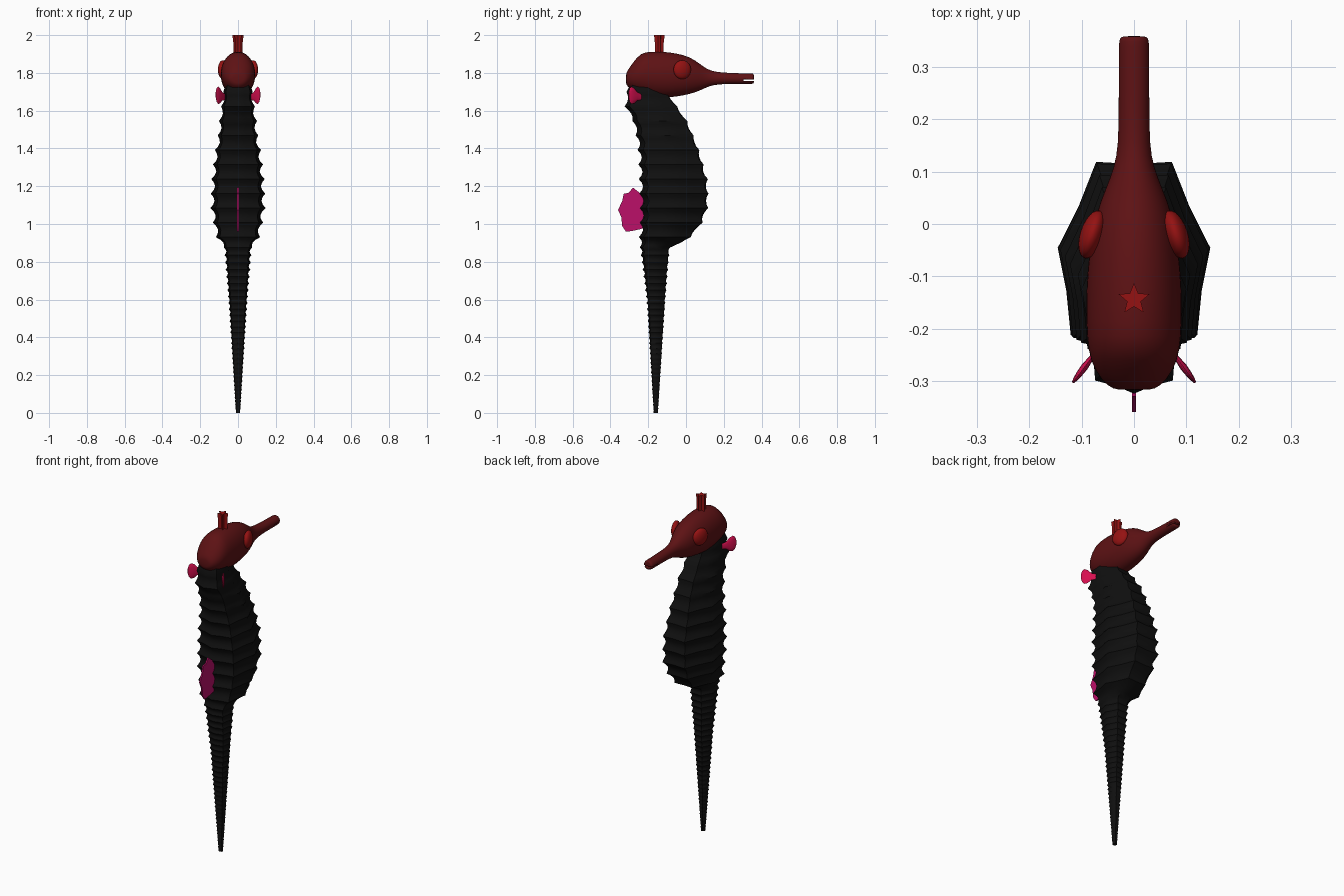
import bpy, bmesh, math
from mathutils import Matrix, Vector

cube = bpy.data.objects.get("Cube")
if cube:
    bpy.data.objects.remove(cube, do_unlink=True)


def material(name, rgb):
    m = bpy.data.materials.new(name)
    m.use_nodes = True
    m.diffuse_color = (*rgb, 1)
    m.node_tree.nodes["Principled BSDF"].inputs["Base Color"].default_value = (*rgb, 1)
    return m


BLACK = material("body black", (0.005, 0.005, 0.005))
MAROON = material("head maroon", (0.11, 0.006, 0.007))
RED = material("bright red", (0.30, 0.006, 0.006))
MAGENTA = material("back fin magenta", (0.50, 0.005, 0.14))
PINK = material("side fin pink", (0.68, 0.005, 0.08))


def finish(name, bm, mat, angle=35):
    bmesh.ops.recalc_face_normals(bm, faces=bm.faces[:])
    mesh = bpy.data.meshes.new(name)
    bm.to_mesh(mesh)
    bm.free()
    ob = bpy.data.objects.new(name, mesh)
    bpy.context.collection.objects.link(ob)
    mesh.materials.append(mat)
    for o in bpy.context.selected_objects:
        o.select_set(False)
    bpy.context.view_layer.objects.active = ob
    ob.select_set(True)
    bpy.ops.object.shade_smooth_by_angle(angle=math.radians(angle))
    return ob


def loft(rings):
    bm = bmesh.new()
    loops = [[bm.verts.new(p) for p in ring] for ring in rings]
    for a, b in zip(loops, loops[1:]):
        n = len(a)
        for i in range(n):
            bm.faces.new((a[i], a[(i + 1) % n], b[(i + 1) % n], b[i]))
    bm.faces.new(loops[0])
    bm.faces.new(loops[-1])
    return bm


def sample(table, z):
    for a, b in zip(table, table[1:]):
        if a[0] >= z >= b[0]:
            t = (a[0] - z) / (a[0] - b[0])
            return [p + (q - p) * t for p, q in zip(a[1:], b[1:])]
    return table[-1][1:] if z < table[-1][0] else table[0][1:]


# Trunk and tail: height, back y, front y, half width
TRUNK = [(1.74, -.30, -.14, .07), (1.70, -.315, -.10, .078), (1.62, -.325, -.045, .09),
         (1.55, -.285, .005, .10), (1.46, -.265, .045, .108), (1.38, -.255, .075, .125),
         (1.23, -.25, .118, .142), (1.09, -.245, .12, .147), (1.0, -.245, .085, .132),
         (.93, -.25, .025, .117), (.90, -.247, -.02, .09), (.875, -.245, -.085, .075),
         (.60, -.21, -.108, .052), (0, -.172, -.148, .012)]
# Seven ridges around the section: width and depth fractions
HALF = [(.83, .09), (1, .55), (.5, 1)]
RIDGES = [(0, 0)] + HALF + [(-x, y) for x, y in reversed(HALF)]


def trunk_ring(z, valley):
    back, front, w = sample(TRUNK, z)
    mid = Vector((0, (back + front) / 2, z))
    corners = [Vector((x * w, back + (front - back) * y, z)) for x, y in RIDGES]
    depth = min(.022, w * .16)
    ring = []
    for i, c in enumerate(corners):
        nxt = corners[(i + 1) % len(corners)]
        ring.append(c + (mid - c).normalized() * depth * valley)
        half = (c + nxt) / 2
        ring.append(half + (mid - half).normalized() * depth * (.2 + .4 * valley))
    return ring


levels = [1.70 - .077 * i for i in range(11)] + [.875]
step = .04
while levels[-1] - step > .02:
    levels.append(levels[-1] - step)
    step *= .975
levels.append(0)
rings = [trunk_ring(1.74, .5)]
for top, bottom in zip(levels, levels[1:]):
    for k in range(4):
        rings.append(trunk_ring(top + (bottom - top) * k / 4, math.sin(math.pi * k / 4)))
rings.append(trunk_ring(0, 0))
finish("ridged_body_and_tail", loft(rings), BLACK, 40)

# Head and snout: y, bottom z, top z, half width
HEAD = [(-.318, 1.745, 1.79, .03), (-.312, 1.73, 1.81, .05), (-.28, 1.705, 1.855, .076),
        (-.24, 1.69, 1.905, .088), (-.19, 1.675, 1.912, .091), (-.12, 1.668, 1.912, .091),
        (-.05, 1.675, 1.903, .085), (.02, 1.688, 1.885, .073), (.07, 1.705, 1.85, .053),
        (.11, 1.725, 1.82, .037), (.15, 1.738, 1.805, .030), (.22, 1.742, 1.80, .029),
        (.30, 1.742, 1.797, .029), (.345, 1.742, 1.797, .029), (.355, 1.743, 1.796, .027),
        (.36, 1.747, 1.792, .023)]
SIDES = 20
rings = []
for y, low, high, w in HEAD:
    rings.append([(w * 1.02 * math.cos(a), y, (low + high) / 2 + (high - low) / 2 * 1.02 * math.sin(a))
                  for a in (2 * math.pi * i / SIDES for i in range(SIDES))])
head = finish("head_and_snout", loft(rings), MAROON, 50)
head.modifiers.new("Smooth", "SUBSURF").levels = 1

# Mouth slit cut into the snout tip
bm = bmesh.new()
bmesh.ops.create_cube(bm, size=1, matrix=Matrix.Translation((0, .35, 1.762)) @ Matrix.Diagonal((.1, .09, .008, 1)))
slit = finish("mouth_cutter", bm, MAROON)
slit.hide_render = True
cut = head.modifiers.new("Mouth", "BOOLEAN")
cut.object, cut.operation, cut.solver = slit, 'DIFFERENCE', 'EXACT'
bpy.context.view_layer.objects.active = head
for name in ("Smooth", "Mouth"):
    bpy.ops.object.modifier_apply(modifier=name)
bpy.data.objects.remove(slit, do_unlink=True)

# Star shaped crest, flared at the top
rings = []
for z, r in ((1.89, .026), (1.96, .026), (2.0, .031)):
    rings.append([(r * k * math.cos(a), -.144 + r * k * math.sin(a), z)
                  for a, k in ((math.pi / 2 + i * math.pi / 5, .45 if i % 2 else 1) for i in range(10))])
finish("star_crest", loft(rings), RED, 25)

# Eyes
for side, label in ((1, "left"), (-1, "right")):
    bm = bmesh.new()
    place = (Matrix.Translation((side * .08, -.02, 1.817)) @ Matrix.Rotation(side * math.radians(18), 4, 'Z')
             @ Matrix.Diagonal((.023, .048, .05, 1)))
    bmesh.ops.create_uvsphere(bm, u_segments=24, v_segments=14, radius=1, matrix=place)
    finish(label + "_eye", bm, RED, 60)

# Side fins: fans swept outward and back, thickest in the middle
FAN = [(0, .016, .003), (.025, .022, .005), (.045, .04, .007), (.062, .046, .006),
       (.075, .036, .004), (.082, .015, .002)]
for side, label in ((1, "left"), (-1, "right")):
    out = Vector((side * .6, -.8, 0))
    across = Vector((side * .8, .6, 0))
    rings = []
    for d, h, t in FAN:
        base = Vector((side * .068, -.238, 1.672 + d * .15)) + out * d
        rings.append([base + across * t * math.cos(a) + Vector((0, 0, h * math.sin(a)))
                      for a in (2 * math.pi * i / 12 for i in range(12))])
    finish(label + "_side_fin", loft(rings), PINK, 50)

# Back fin: thin scalloped plate
OUTLINE = [(-.22, 1.17), (-.245, 1.165), (-.28, 1.192), (-.305, 1.165), (-.33, 1.16), (-.338, 1.12),
           (-.36, 1.075), (-.342, 1.035), (-.338, .99), (-.318, .96), (-.29, .962), (-.245, .972), (-.22, .98)]
finish("back_fin", loft([[(x, y, z) for y, z in OUTLINE] for x in (-.004, .004)]), MAGENTA, 30)
